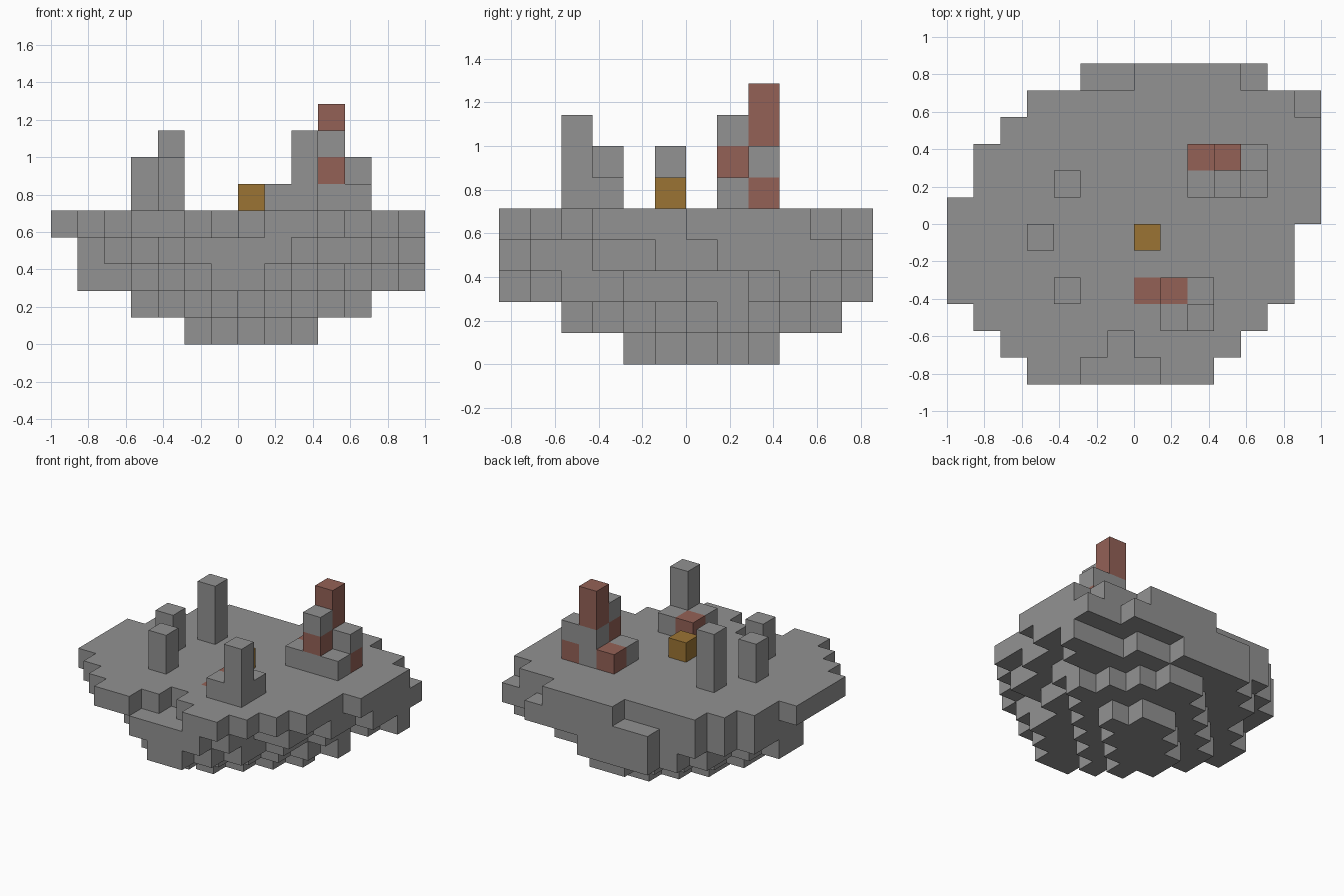
import bpy, bmesh
from mathutils import Vector

cube = bpy.data.objects.get("Cube")
if cube:
    bpy.data.objects.remove(cube, do_unlink=True)

U = 1 / 7  # edge of one block


def material(name, rgb):
    m = bpy.data.materials.new(name)
    m.use_nodes = True
    m.diffuse_color = (*rgb, 1)
    bsdf = next(n for n in m.node_tree.nodes if n.type == 'BSDF_PRINCIPLED')
    bsdf.inputs["Base Color"].default_value = (*rgb, 1)
    bsdf.inputs["Roughness"].default_value = 0.9
    return m


STONE, BRICK, GOLD = range(3)
MATS = [material("stone grey", (0.287, 0.287, 0.287)),
        material("brick red", (0.295, 0.12, 0.094)),
        material("ochre", (0.33, 0.175, 0.034))]

parts = {}


def put(part, x, y, z, mat=STONE):
    parts.setdefault(part, {})[(x, y, z)] = mat


def column(part, x, y, mats):
    """Stack blocks on the ground, one per listed material."""
    for k, mat in enumerate(mats):
        put(part, x, y, 5 + k, mat)


def slab(part, z, spans):
    """Fill one layer from x spans, row by row from the front."""
    for y, (x0, x1) in enumerate(spans, -6):
        for x in range(x0, x1):
            put(part, x, y, z)


def diamond(part, z, radius):
    """Fill a slightly lopsided diamond layer."""
    for x in range(-radius, radius + 1):
        for y in range(-radius, radius + 1):
            if abs(x + y) <= radius + 1 and -radius <= x - y < radius:
                put(part, x, y, z)


# Floating island: stepped tip, two middle layers, ground layer
diamond("island_tip", 0, 2)
diamond("island_lower", 1, 4)
slab("island_middle", 2, [(-1, 1), (-2, 2), (-3, 3), (-4, 3), (-4, 4), (-6, 4),
                          (-6, 5), (-5, 5), (-4, 6), (-4, 7), (-3, 4), (-2, 2)])
slab("island_upper", 3, [(-2, 2), (-3, 3), (-4, 3), (-5, 5), (-5, 5), (-6, 6),
                         (-6, 6), (-6, 7), (-6, 7), (-5, 7), (-4, 7), (-2, 5)])
slab("island_ground", 4, [(-4, 3), (-5, 4), (-6, 5), (-7, 6), (-7, 6), (-7, 6),
                          (-7, 7), (-6, 7), (-6, 7), (-5, 7), (-4, 6), (0, 4)])
# Notch in the front edge of the ground
for x, y in [(-2, -6), (-1, -6), (0, -6), (-1, -5)]:
    del parts["island_ground"][(x, y, 4)]
# Brick paving block
put("island_ground", 0, -3, 4, BRICK)

# Free-standing pillars
column("left_back_pillar", -3, 1, [STONE] * 3)
column("middle_pillar", -4, -1, [STONE] * 2)
column("front_pillar", -3, -3, [STONE] * 2)

# Corner ruin with a brick at its foot
column("corner_ruin", 2, -4, [STONE] * 3)
column("corner_ruin", 1, -4, [STONE])
column("corner_ruin", 2, -3, [STONE])
column("corner_ruin", 1, -3, [BRICK])

# Ruined tower with a brick chimney
column("ruined_tower", 2, 1, [STONE])
column("ruined_tower", 3, 1, [STONE, BRICK, STONE])
column("ruined_tower", 4, 1, [STONE])
column("ruined_tower", 2, 2, [BRICK])
column("ruined_tower", 3, 2, [STONE, STONE, BRICK, BRICK])
column("ruined_tower", 4, 2, [BRICK, STONE])

# Central chest
column("chest", 0, -1, [GOLD])

solid = {c for cells in parts.values() for c in cells}
DIRS = [Vector(d) for d in ((1, 0, 0), (-1, 0, 0), (0, 1, 0),
                            (0, -1, 0), (0, 0, 1), (0, 0, -1))]


def build(name, cells):
    """Make one object from the exposed faces of its blocks."""
    bm = bmesh.new()
    for cell, mat in cells.items():
        centre = Vector(cell) + Vector((0.5, 0.5, 0.5))
        for d in DIRS:
            if tuple(int(a + b) for a, b in zip(cell, d)) in solid:
                continue
            u = Vector((d.y, d.z, d.x))
            v = d.cross(u)
            ring = [centre + (d + u * a + v * b) / 2
                    for a, b in ((-1, -1), (1, -1), (1, 1), (-1, 1))]
            face = bm.faces.new([bm.verts.new(p * U) for p in ring])
            face.material_index = mat
    bmesh.ops.remove_doubles(bm, verts=bm.verts[:], dist=0.001)
    mesh = bpy.data.meshes.new(name)
    bm.to_mesh(mesh)
    bm.free()
    for m in MATS:
        mesh.materials.append(m)
    bpy.context.collection.objects.link(bpy.data.objects.new(name, mesh))


for part_name, part_cells in parts.items():
    build(part_name, part_cells)
